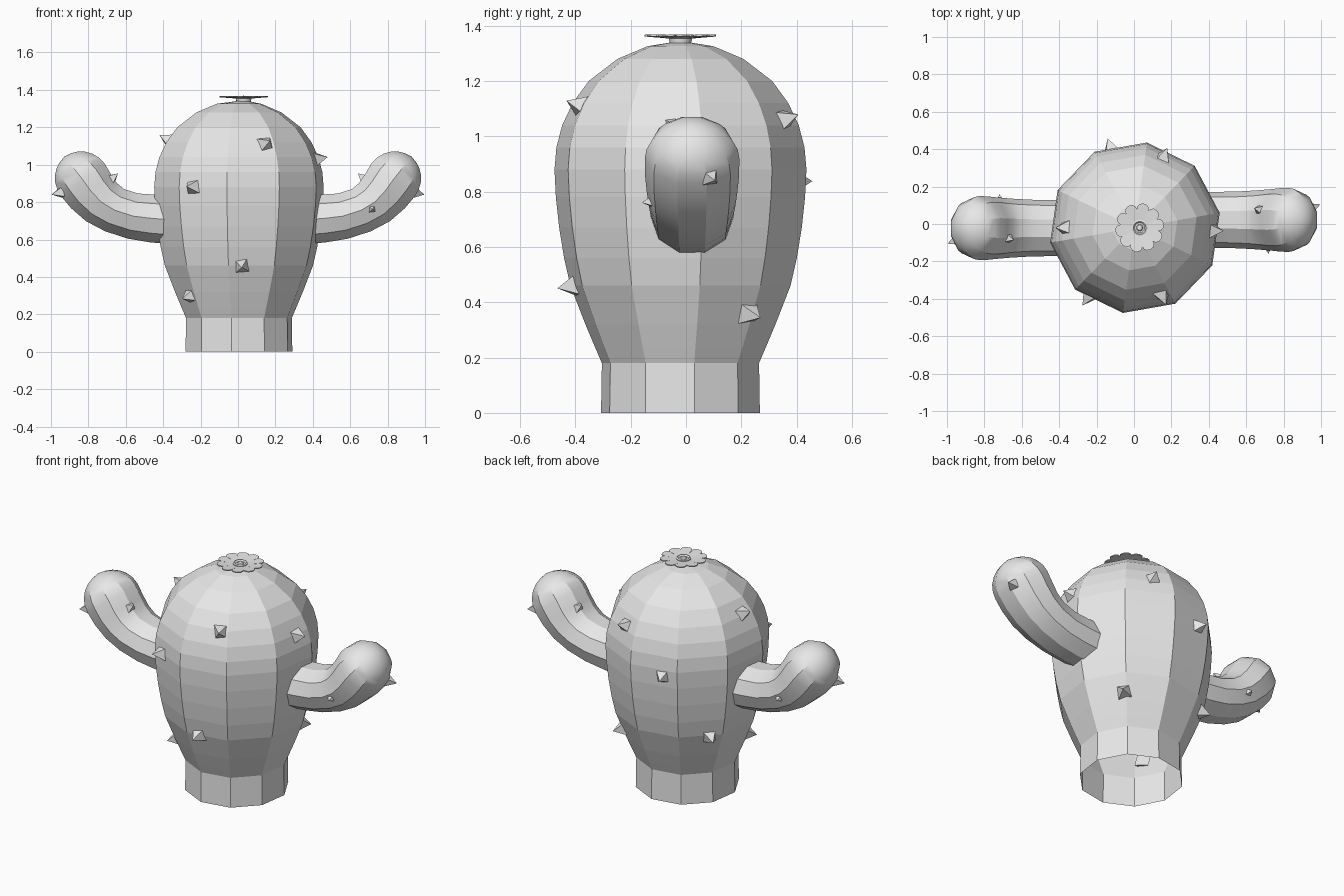
import bpy, bmesh, math
from mathutils import Vector, Matrix

if "Cube" in bpy.data.objects:
    bpy.data.objects.remove(bpy.data.objects["Cube"])

grey = bpy.data.materials.new("plain grey")
grey.diffuse_color = (0.8, 0.8, 0.8, 1)
grey.use_nodes = True
grey.node_tree.nodes["Principled BSDF"].inputs["Base Color"].default_value = grey.diffuse_color

CX, CY = 0.005, -0.02      # trunk axis
SIDES = 10
PHASE = math.radians(10)


def finish(name, bm, smooth=None):
    bmesh.ops.recalc_face_normals(bm, faces=bm.faces)
    me = bpy.data.meshes.new(name)
    bm.to_mesh(me)
    bm.free()
    me.materials.append(grey)
    ob = bpy.data.objects.new(name, me)
    bpy.context.collection.objects.link(ob)
    if smooth:
        bpy.ops.object.select_all(action='DESELECT')
        ob.select_set(True)
        bpy.context.view_layer.objects.active = ob
        bpy.ops.object.shade_smooth_by_angle(angle=math.radians(smooth))
    return ob


def skin(bm, rings, tip=None):
    """Join rings of points with quads and close the last one to a tip."""
    vs = [[bm.verts.new(p) for p in r] for r in rings]
    n = len(vs[0])
    for a, b in zip(vs, vs[1:]):
        for i in range(n):
            j = (i + 1) % n
            bm.faces.new((a[i], a[j], b[j], b[i]))
    if tip is not None:
        t = bm.verts.new(tip)
        for i in range(n):
            bm.faces.new((vs[-1][i], vs[-1][(i + 1) % n], t))


# Trunk: ten-sided, open at the bottom
profile = [(0.29, 0), (0.287, 0.18), (0.313, 0.24), (0.347, 0.32), (0.402, 0.46),
           (0.425, 0.56), (0.443, 0.67), (0.455, 0.78), (0.46, 0.88), (0.453, 0.96),
           (0.432, 1.04), (0.394, 1.12), (0.335, 1.2), (0.23, 1.28), (0.12, 1.326)]
bm = bmesh.new()
skin(bm, [[(CX + r * math.cos(PHASE + i * math.tau / SIDES),
            CY + r * math.sin(PHASE + i * math.tau / SIDES), z)
           for i in range(SIDES)] for r, z in profile], (0.03, -0.02, 1.345))
finish("trunk", bm)


# Arms: swept along a bent path with a rounded end; the second is turned half round
path = [(0.34, 0.705, 0.138, 0.15), (0.46, 0.713, 0.135, 0.15), (0.56, 0.725, 0.13, 0.152),
        (0.66, 0.757, 0.13, 0.158), (0.73, 0.80, 0.138, 0.164), (0.785, 0.857, 0.147, 0.17),
        (0.83, 0.92, 0.153, 0.171)]
ARM_Y = 0.022
rings = []
end = Vector((0.62, 0, 0.785)).normalized()


def arm_ring(c, t, a, b):
    n = Vector((-t.z, 0, t.x))
    return [c + n * (a * math.cos((i + 0.5) * math.tau / SIDES))
            + Vector((0, b * math.sin((i + 0.5) * math.tau / SIDES), 0)) for i in range(SIDES)]


for k, (x, z, a, b) in enumerate(path):
    p, q = path[max(k - 1, 0)], path[min(k + 1, len(path) - 1)]
    t = Vector((q[0] - p[0], 0, q[1] - p[1])).normalized()
    last = Vector((x, ARM_Y, z))
    rings.append(arm_ring(last, end if k == len(path) - 1 else t, a, b))
for k in range(1, 6):
    f = k * math.pi / 12
    rings.append(arm_ring(last + end * (0.155 * math.sin(f)), end,
                          0.153 * math.cos(f), 0.171 * math.cos(f)))
for name, turn in (("right_arm", 0), ("left_arm", math.pi)):
    bm = bmesh.new()
    skin(bm, rings, last + end * 0.158)
    bm.transform(Matrix.Rotation(turn, 4, 'Z'))
    finish(name, bm, 30)


# Thorns: four-sided pyramids standing on the surface
def thorn(name, base, normal, radius, height, turn=0):
    bm = bmesh.new()
    bmesh.ops.create_cone(bm, cap_ends=True, segments=4, radius1=radius, radius2=0,
                          depth=height + 0.015,
                          matrix=Matrix.Translation((0, 0, (height - 0.015) / 2))
                          @ Matrix.Rotation(math.radians(52), 4, 'Z'))
    bmesh.ops.remove_doubles(bm, verts=bm.verts, dist=1e-5)
    rot = Vector(normal).normalized().to_track_quat('Z', 'Y').to_matrix().to_4x4()
    bm.transform(Matrix.Rotation(turn, 4, 'Z') @ Matrix.Translation(base) @ rot)
    finish(name, bm)


for az, z in ((236, 0.88), (272, 0.46), (218, 0.30), (292, 1.11), (358, 1.03),
              (180, 1.13), (68, 1.06), (107, 0.84), (44, 0.36), (144, 0.45)):
    az = math.radians(az)
    for (r0, z0), (r1, z1) in zip(profile, profile[1:]):
        if z0 <= z <= z1:
            r = r0 + (r1 - r0) * (z - z0) / (z1 - z0)
            slope = (r0 - r1) / (z1 - z0)
    step = math.tau / SIDES
    r *= math.cos(step / 2) / math.cos((az - PHASE) % step - step / 2)
    thorn("trunk_thorn", (CX + r * math.cos(az), CY + r * math.sin(az), z),
          (math.cos(az), math.sin(az), slope * 0.7), 0.055, 0.06)

for turn in (0, math.pi):
    thorn("arm_thorn", (0.715, -0.115, 0.765), (0.1, -1, -0.1), 0.042, 0.045, turn)
    thorn("arm_thorn", (0.955, 0.09, 0.85), (0.85, 0.3, -0.2), 0.038, 0.045, turn)
    thorn("arm_thorn", (0.675, 0.075, 0.925), (-0.7, 0.2, 0.6), 0.042, 0.045, turn)


# Flower: ten rounded petals tilted upward around a ringed centre
FX, FY, FZ = 0.03, -0.02, 1.349
outline = [(0.02, 0.008), (0.06, 0.02), (0.09, 0.032), (0.112, 0.031), (0.126, 0.019)]
bm = bmesh.new()
for k in range(10):
    rot = Matrix.Rotation(k * math.tau / 10 + 0.15, 3, 'Z')
    pts = outline + [(0.131, 0)] + [(x, -w) for x, w in reversed(outline)]
    layers = []
    for lift in (0, 0.006):
        layers.append([bm.verts.new(rot @ Vector((x, y, 0.09 * x + 3 * y * y + lift))
                                    + Vector((FX, FY, FZ))) for x, y in pts])
    low, top = layers
    bm.faces.new(low)
    bm.faces.new(top)
    for i in range(len(pts)):
        j = (i + 1) % len(pts)
        bm.faces.new((low[i], low[j], top[j], top[i]))
finish("flower_petals", bm)

bm = bmesh.new()
skin(bm, [[(FX + r * math.cos(i * math.tau / 16), FY + r * math.sin(i * math.tau / 16), z)
           for i in range(16)]
          for r, z in ((0.035, 1.325), (0.042, 1.352), (0.042, 1.364), (0.034, 1.368),
                       (0.027, 1.36), (0.018, 1.361), (0.014, 1.367))], (FX, FY, 1.369))
finish("flower_centre", bm, 30)
